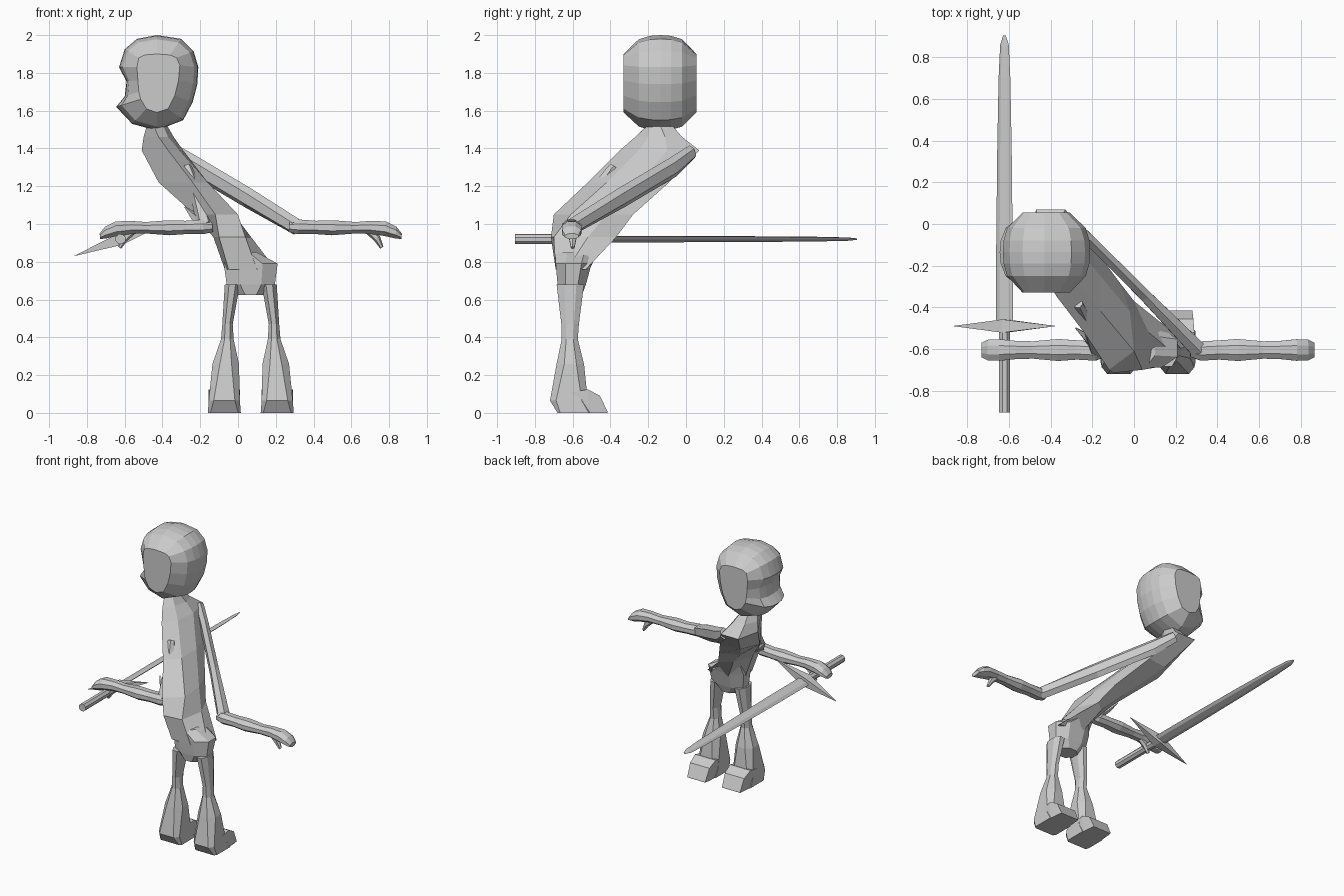
import bpy, bmesh, math
from mathutils import Vector, Matrix

if "Cube" in bpy.data.objects:
    bpy.data.objects.remove(bpy.data.objects["Cube"])

grey = bpy.data.materials.new("plain_grey")
grey.diffuse_color = (0.6, 0.6, 0.6, 1)
grey.use_nodes = True
grey.node_tree.nodes["Principled BSDF"].inputs["Base Color"].default_value = grey.diffuse_color


def loft(name, rings):
    """Skin a closed, capped tube through rings of equal point count."""
    bm = bmesh.new()
    loops = [[bm.verts.new(p) for p in ring] for ring in rings]
    n = len(loops[0])
    for a, b in zip(loops, loops[1:]):
        for i in range(n):
            j = (i + 1) % n
            bm.faces.new((a[i], a[j], b[j], b[i]))
    bm.faces.new(loops[0][::-1])
    bm.faces.new(loops[-1])
    bmesh.ops.recalc_face_normals(bm, faces=bm.faces)
    me = bpy.data.meshes.new(name)
    bm.to_mesh(me)
    bm.free()
    me.materials.append(grey)
    ob = bpy.data.objects.new(name, me)
    bpy.context.collection.objects.link(ob)
    return ob


def box_ring(x0, x1, y0, y1, z, cut=0.28):
    """Horizontal rectangle with its corners cut off."""
    cx, cy = (x1 - x0) * cut, (y1 - y0) * cut
    return [(x0 + cx, y0, z), (x1 - cx, y0, z), (x1, y0 + cy, z), (x1, y1 - cy, z),
            (x1 - cx, y1, z), (x0 + cx, y1, z), (x0, y1 - cy, z), (x0, y0 + cy, z)]


def limb(name, sections, sides=8):
    """Tube along a path: each section is centre, half width, half height."""
    pts = [Vector(s[0]) for s in sections]
    axis = (pts[-1] - pts[0]).normalized()
    ref = Vector((0, 0, 1)) if abs(axis.z) < 0.9 else Vector((1, 0, 0))
    side = axis.cross(ref).normalized()
    up = side.cross(axis)
    rings = []
    for p, (_, w, h) in zip(pts, sections):
        rings.append([p + side * w * math.cos(t) + up * h * math.sin(t)
                      for t in (2 * math.pi * (i + 0.5) / sides for i in range(sides))])
    return loft(name, rings)


MID = 0.0675  # mirror plane of the hips and arms


def mirror(ob, name):
    copy = ob.copy()
    copy.data = ob.data.copy()
    copy.name = name
    bpy.context.collection.objects.link(copy)
    copy.data.transform(Matrix.Translation((2 * MID, 0, 0)) @ Matrix.Scale(-1, 4, (1, 0, 0)))
    copy.data.flip_normals()
    return copy


# Head: side profile (x, z) with a nose, rounded off towards both flat cheeks
profile = [(-.43, 2.0), (-.30, 1.98), (-.235, 1.915), (-.21, 1.83), (-.215, 1.74), (-.24, 1.645),
           (-.29, 1.55), (-.43, 1.495), (-.56, 1.53), (-.645, 1.62), (-.60, 1.675),
           (-.59, 1.755), (-.63, 1.83), (-.60, 1.925), (-.535, 1.98)]
cheek = [(-.43, 1.9), (-.36, 1.895), (-.325, 1.88), (-.308, 1.84), (-.315, 1.76), (-.335, 1.68),
         (-.37, 1.61), (-.43, 1.59), (-.485, 1.61), (-.515, 1.66), (-.525, 1.70),
         (-.53, 1.76), (-.535, 1.83), (-.525, 1.88), (-.495, 1.895)]
rings = []
for y, k in ((-.33, 0), (-.25, .78), (-.19, .96), (-.135, 1), (-.08, .96), (-.02, .78), (.055, 0)):
    rings.append([(c[0] + (p[0] - c[0]) * k, y, c[1] + (p[1] - c[1]) * k)
                  for c, p in zip(cheek, profile)])
loft("head", rings)

# Leaning torso, from the waist up to the neck
torso = [
    (.76, [(-.05, -.69), (.10, -.69), (.20, -.63), (.20, -.53), (.02, -.51), (-.07, -.58)]),
    (.93, [(-.10, -.715), (.04, -.70), (.07, -.52), (.0, -.37), (-.08, -.43), (-.13, -.58)]),
    (1.05, [(-.12, -.70), (.0, -.61), (-.02, -.42), (-.07, -.28), (-.20, -.34), (-.23, -.50)]),
    (1.22, [(-.24, -.52), (-.16, -.42), (-.16, -.25), (-.21, -.09), (-.36, -.11), (-.42, -.25)]),
    (1.39, [(-.37, -.35), (-.31, -.25), (-.29, -.10), (-.33, .07), (-.47, .07), (-.51, -.10)]),
    (1.46, [(-.42, -.27), (-.37, -.20), (-.34, -.11), (-.37, -.02), (-.46, -.02), (-.50, -.11)]),
    (1.53, [(-.45, -.20), (-.40, -.19), (-.38, -.14), (-.40, -.08), (-.45, -.08), (-.48, -.14)]),
]
loft("torso", [[(x, y, z) for x, y in ring] for z, ring in torso])

# Hips
loft("hips", [box_ring(0, .135, -.67, -.55, .625), box_ring(-.06, .195, -.68, -.53, .68),
              box_ring(-.075, .21, -.69, -.50, .79), box_ring(-.06, .10, -.69, -.48, .85)])

# Legs with flared shins
leg = loft("right_leg", [box_ring(*r) for r in (
    (.12, .295, -.68, -.50, 0, .08), (.125, .29, -.72, -.52, .065, .16),
    (.13, .27, -.685, -.54, .26), (.158, .225, -.658, -.573, .39),
    (.163, .218, -.66, -.567, .47), (.125, .205, -.685, -.54, .68))])
mirror(leg, "left_leg")

# Feet: wedge toes
foot = loft("right_foot", [[(x0, y0, 0), (x1, y0, 0), (x1, y0, h), (x0, y0, h)]
                           for y0, x0, x1, h in ((-.64, .13, .285, .10), (-.52, .125, .29, .125),
                                                 (-.455, .13, .285, .09), (-.415, .135, .28, .005))])
mirror(foot, "left_foot")

# Forearms with drooping hands
forearm = limb("right_forearm", [
    ((.27, -.61, .985), .03, .03), ((.32, -.61, .985), .05, .042), ((.41, -.605, .982), .05, .038),
    ((.50, -.605, .98), .057, .043), ((.62, -.605, .98), .045, .033), ((.70, -.605, .982), .047, .037),
    ((.78, -.605, .975), .056, .042), ((.835, -.605, .955), .054, .034), ((.866, -.605, .935), .038, .016)])
mirror(forearm, "left_forearm")
thumb = limb("right_thumb", [((.69, -.60, .965), .02, .02), ((.735, -.60, .925), .022, .02),
                             ((.762, -.60, .875), .011, .010)], 6)
mirror(thumb, "left_thumb")

# Upper arms
limb("right_upper_arm", [((-.33, .03, 1.38), .03, .04), ((-.22, -.07, 1.30), .03, .055),
                         ((.05, -.34, 1.14), .032, .055), ((.31, -.605, .985), .045, .045)], 6)
limb("left_upper_arm", [((-.27, -.38, 1.30), .025, .03), ((-.21, -.50, 1.13), .035, .045),
                        ((-.17, -.61, .985), .045, .045)], 6)
# Elbow spike
limb("elbow_spike", [((-.17, -.61, .98), .035, .03), ((-.23, -.54, 1.04), .022, .022),
                     ((-.28, -.50, 1.09), .004, .004)], 4)

# Sword: grip, blade and pointed guard, rolled about its length
CX, CZ = -.622, .92
roll = Matrix.Translation((CX, 0, CZ)) @ Matrix.Rotation(math.radians(-20), 4, 'Y')


def along_y(stations, sides):
    return [[(w * math.cos(2 * math.pi * i / sides), y, h * math.sin(2 * math.pi * i / sides))
             for i in range(sides)] for y, w, h in stations]


blade = along_y([(-.50, .043, .012), (-.1, .042, .012), (.35, .037, .011), (.70, .030, .009),
                 (.86, .022, .006), (.905, .007, .003)], 6)
grip = along_y([(-.905, .028, .028), (-.48, .028, .028)], 8)
guard = [[(x, -.49 - d, -d), (x, -.49 + d, -d), (x, -.49 + d, d), (x, -.49 - d, d)]
         for x, d in ((-.258, .001), (-.08, .022), (0, .032), (.08, .022), (.258, .001))]
for name, rings in (("sword_blade", blade), ("sword_grip", grip), ("sword_guard", guard)):
    loft(name, rings).data.transform(roll)
